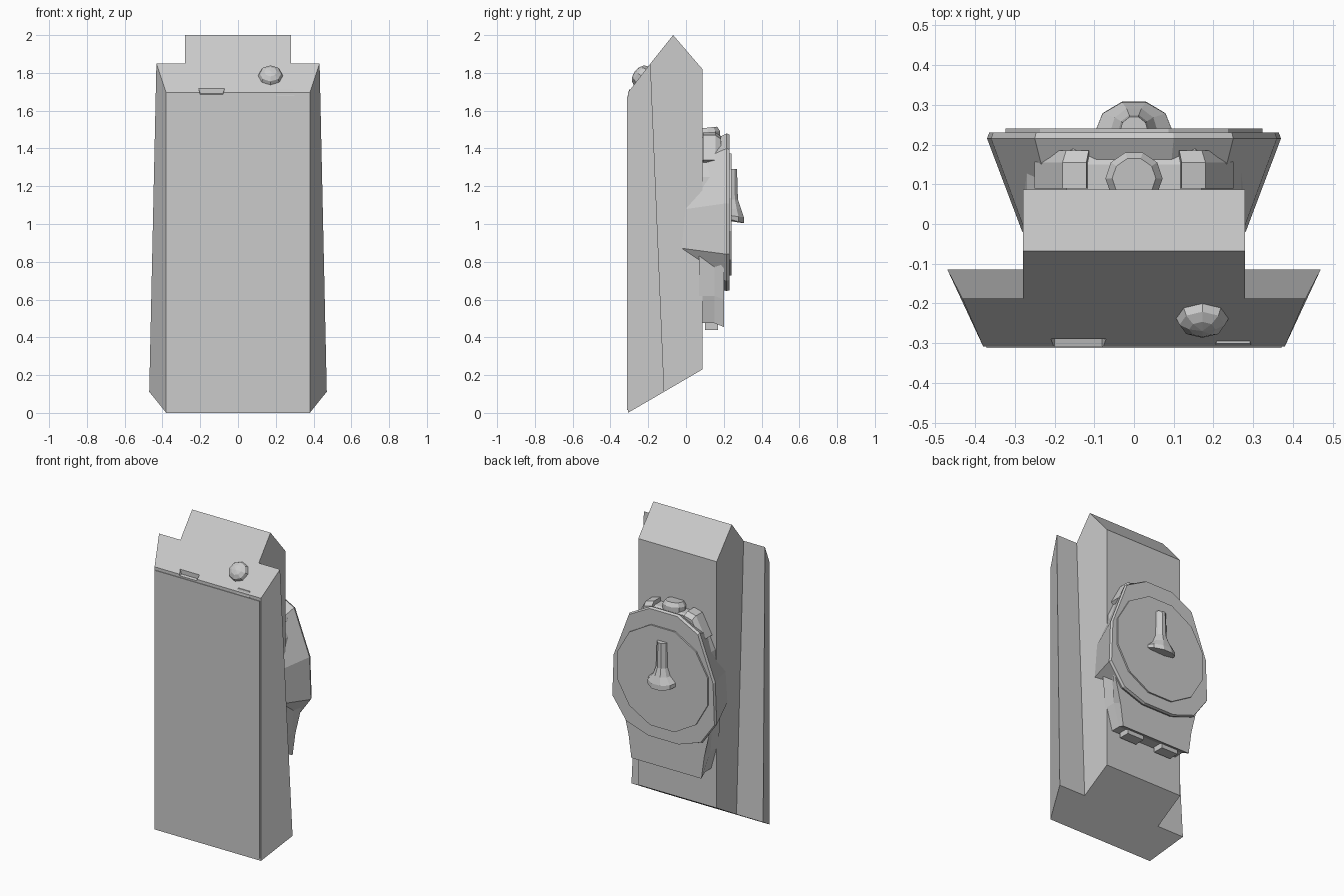
import bpy, bmesh, math
from mathutils import Vector

if "Cube" in bpy.data.objects:
    bpy.data.objects.remove(bpy.data.objects["Cube"])


def finish(name, bm):
    bmesh.ops.recalc_face_normals(bm, faces=bm.faces)
    me = bpy.data.meshes.new(name)
    bm.to_mesh(me)
    bm.free()
    ob = bpy.data.objects.new(name, me)
    bpy.context.collection.objects.link(ob)
    return ob


def loft(name, rings):
    """Closed solid skinned through rings of equal point count."""
    bm = bmesh.new()
    vs = [[bm.verts.new(p) for p in r] for r in rings]
    n = len(rings[0])
    for a, b in zip(vs, vs[1:]):
        for i in range(n):
            j = (i + 1) % n
            bm.faces.new((a[i], a[j], b[j], b[i]))
    bm.faces.new(vs[0][::-1])
    bm.faces.new(vs[-1])
    return finish(name, bm)


def mirrored(half):
    """Full x/z outline from its right half, listed bottom to top."""
    return half + [(-x, z) for x, z in reversed(half)]


def ring_y(outline, y, s=1.0, cz=0.97):
    return [(x * s, y, cz + (z - cz) * s) for x, z in outline]


def box(name, x0, x1, y0, y1, z0, z1, taper=0.0):
    """Box whose top face is inset by taper."""
    t = taper
    return loft(name, [[(x0, y0, z0), (x1, y0, z0), (x1, y1, z0), (x0, y1, z0)],
                       [(x0 + t, y0 + t, z1), (x1 - t, y0 + t, z1),
                        (x1 - t, y1 - t, z1), (x0 + t, y1 - t, z1)]])


# Main housing: wide tapered front with a narrower core behind
bm = bmesh.new()
pts = {'A0': (.38, -.308, 0), 'A1': (.38, -.308, 1.695),
       'B0': (.47, -.115, .112), 'B1': (.432, -.188, 1.85),
       'C0': (.28, -.115, .112), 'C1': (.28, -.188, 1.85),
       'D': (.28, -.068, 2.0), 'E1': (.28, .087, 1.82), 'E0': (.28, .087, .23)}
R = {k: bm.verts.new(p) for k, p in pts.items()}
L = {k: bm.verts.new((-p[0], p[1], p[2])) for k, p in pts.items()}
for S in (R, L):
    for f in ('A0 B0 B1 A1', 'B0 C0 C1 B1', 'C0 E0 E1 D C1'):
        bm.faces.new([S[k] for k in f.split()])
for f in ('A0 A1', 'A1 B1 C1 D', 'D E1', 'E1 E0', 'E0 C0 B0 A0'):
    ks = f.split()
    bm.faces.new([R[k] for k in ks] + [L[k] for k in reversed(ks)])
housing = finish("housing", bm)

# Notch in the top front edge
cutter = loft("notch_cutter", [
    [(-.20, -.33, 1.68), (-.08, -.33, 1.68), (-.08, -.29, 1.69), (-.20, -.29, 1.69)],
    [(-.23, -.33, 1.78), (-.05, -.33, 1.78), (-.05, -.29, 1.78), (-.23, -.29, 1.78)]])
cutter.hide_render = True
cutter.hide_viewport = True
mod = housing.modifiers.new("notch", 'BOOLEAN')
mod.operation = 'DIFFERENCE'
mod.object = cutter
mod.solver = 'EXACT'

# Front panel and small latch
box("front_panel", -.372, .372, -.312, -.30, .015, 1.675)
box("latch", .2, .3, -.309, -.28, 1.68, 1.712, .008)

# Low-poly button on the sloping top
bm = bmesh.new()
bmesh.ops.create_uvsphere(bm, u_segments=8, v_segments=6, radius=1)
slope = Vector((0, -.79, .61))
q = Vector((0, 0, 1)).rotation_difference(slope)
for v in bm.verts:
    c = v.co
    v.co = Vector((.172, -.238, 1.785)) + q @ Vector((c.x * .066, c.y * .062, c.z * .04))
finish("top_button", bm)

# Back device: flared bowl, rim, round cover and inner case
rim = mirrored([(.11, .645), (.27, .70), (.37, .84), (.36, 1.11), (.25, 1.40), (.10, 1.48)])
loft("flared_bowl", [ring_y(rim, -.02, .76), ring_y(rim, .215), ring_y(rim, .231, .985)])
disc = [(.335 * math.cos(math.radians(30 * i + 15)),
         1.05 + .335 * math.sin(math.radians(30 * i + 15))) for i in range(12)]
loft("round_cover", [ring_y(disc, .22), ring_y(disc, .241)])
case = mirrored([(.24, .475), (.28, .62), (.30, .9), (.27, 1.25), (.17, 1.46)])
case_back = mirrored([(.25, .455), (.27, .6), (.33, .85), (.28, 1.2), (.15, 1.43)])
loft("back_case", [ring_y(case, .07), ring_y(case, .15), ring_y(case_back, .2)])

# Feet under the case
for x in (-.13, .13):
    box("case_foot", x - .06, x + .06, .10, .17, .44, .49)

# Stub and angled lugs on top of the case
stub = []
for z, r in ((1.40, .072), (1.485, .072), (1.51, .055)):
    stub.append([(r * math.cos(math.tau * i / 10),
                  .115 + r * .95 * math.sin(math.tau * i / 10),
                  z + .1 * r * math.sin(math.tau * i / 10)) for i in range(10)])
loft("top_stub", stub)
for s in (-1, 1):
    prof = [(s * .11, 1.40), (s * .12, 1.485), (s * .18, 1.47), (s * .25, 1.34), (s * .20, 1.30)]
    loft("lug", [ring_y(prof, .09), ring_y(prof, .155),
                 [(x * .95, .185, z - .02) for x, z in prof]])

# Bell-ended clip standing on the cover
clip = []
for z, rx, ry, drop in ((1.29, .036, .04, 0), (1.13, .04, .045, 0), (1.08, .06, .062, 0),
                        (1.045, .098, .078, .01), (1.025, .098, .08, .022)):
    clip.append([(rx * math.cos(math.tau * i / 10), .232 + ry * math.sin(math.tau * i / 10),
                  z - drop * max(0, math.sin(math.tau * i / 10))) for i in range(10)])
loft("bell_clip", clip)
